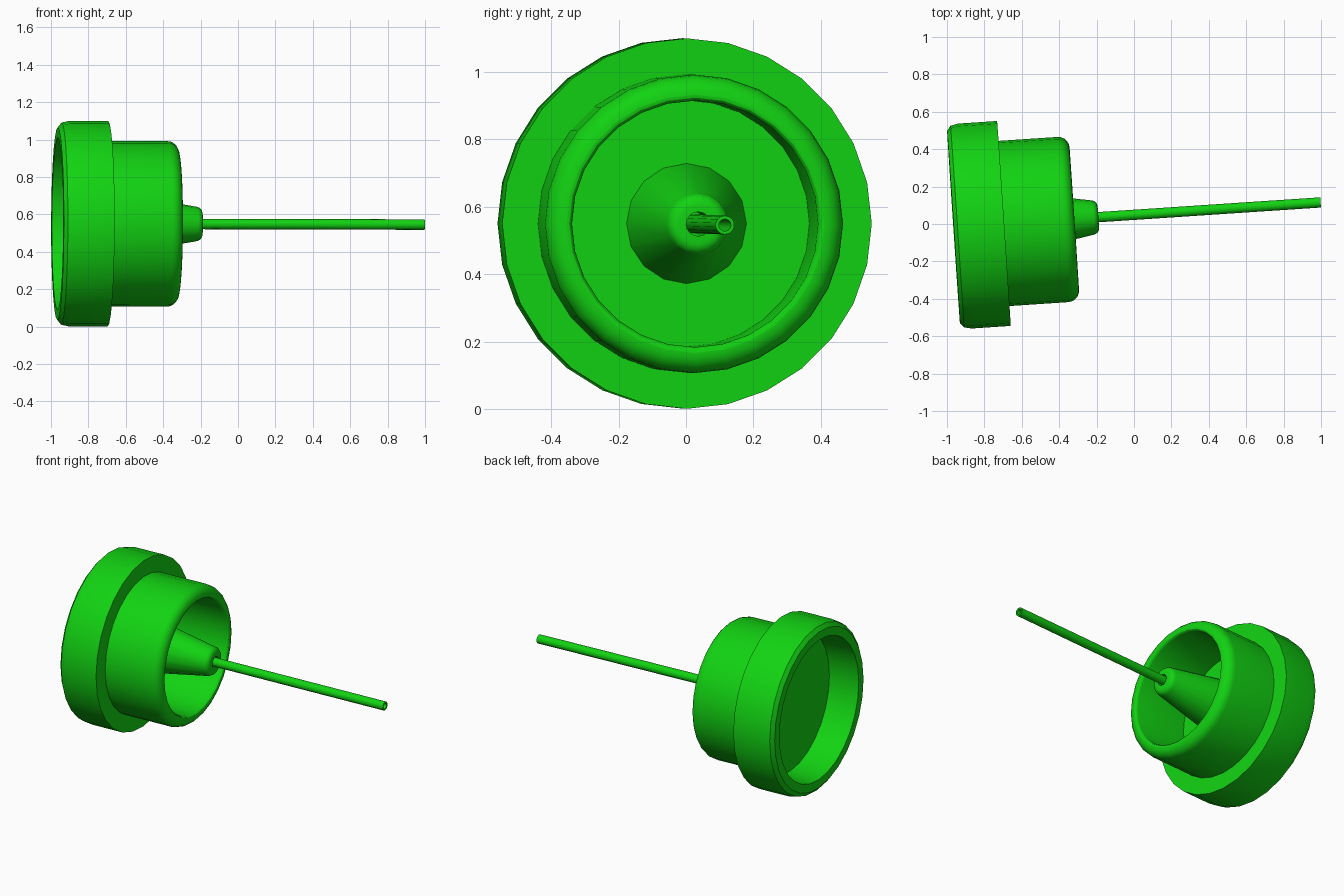
import bpy, bmesh
from math import atan2, cos, sin, tau, pi, radians
from mathutils import Matrix

cube = bpy.data.objects.get("Cube")
if cube:
    bpy.data.objects.remove(cube, do_unlink=True)

green = bpy.data.materials.new("bright green")
green.use_nodes = True
colour = (0.006, 0.65, 0.006, 1)
green.diffuse_color = colour
green.node_tree.nodes["Principled BSDF"].inputs["Base Color"].default_value = colour

# Shared axis of all turned parts: local z runs from the back of the cup to the tube end
AXIS = (Matrix.Translation((-0.965, -0.015, 0.551))
        @ Matrix.Rotation(radians(3.8), 4, 'Z')
        @ Matrix.Rotation(radians(90.15), 4, 'Y'))


def arc(r, s, radius, start, end, steps=5):
    """Fillet points around a centre at radius r, height s."""
    angles = [radians(start + (end - start) * i / steps) for i in range(steps + 1)]
    return [(r + radius * cos(a), s + radius * sin(a)) for a in angles]


def turned(name, profile, sides, closed=False):
    """Revolve a (radius, height) profile around the shared axis."""
    bm = bmesh.new()
    rings = []
    for r, s in profile:
        if r == 0:
            rings.append([bm.verts.new((0, 0, s))] * sides)
        else:
            rings.append([bm.verts.new((r * cos(tau * i / sides), r * sin(tau * i / sides), s))
                          for i in range(sides)])
    pairs = list(zip(rings, rings[1:]))
    if closed:
        pairs.append((rings[-1], rings[0]))
    for a, b in pairs:
        for i in range(sides):
            j = (i + 1) % sides
            corners = list(dict.fromkeys((a[i], a[j], b[j], b[i])))
            bm.faces.new(corners)
    bmesh.ops.recalc_face_normals(bm, faces=bm.faces)
    mesh = bpy.data.meshes.new(name)
    bm.to_mesh(mesh)
    bm.free()
    mesh.materials.append(green)
    obj = bpy.data.objects.new(name, mesh)
    bpy.context.collection.objects.link(obj)
    obj.matrix_world = AXIS
    bpy.ops.object.select_all(action='DESELECT')
    obj.select_set(True)
    bpy.context.view_layer.objects.active = obj
    bpy.ops.object.shade_smooth_by_angle(angle=radians(30))
    return obj


# Flanged cup: recessed back, wide flange, rounded front lip and deep front well
cup = [(0, 0.2), (0.45, 0.2), (0.46, 0), (0.515, 0), (0.54, 0.02), (0.549, 0.06),
       (0.549, 0.27), (0.4425, 0.27)]
cup += arc(0.3825, 0.587, 0.06, 0, 90)
cup += arc(0.3825, 0.63, 0.017, 90, 180, 3)
cup += [(0.365, 0.25), (0, 0.25)]
turned("flanged_cup", cup, 28)

# Tapered nozzle with rounded tip and a blind bore
nozzle = [(0, 0.24), (0.18, 0.24)]
nozzle += arc(0.058, 0.742, 0.034, 10, 90, 4)
nozzle += [(0.036, 0.776), (0.036, 0.55), (0, 0.55)]
turned("nozzle", nozzle, 16)

# Thin hollow tube seated in the bore
turned("tube", [(0.028, 0.55), (0.028, 1.967), (0.018, 1.967), (0.018, 0.55)], 14, closed=True)
